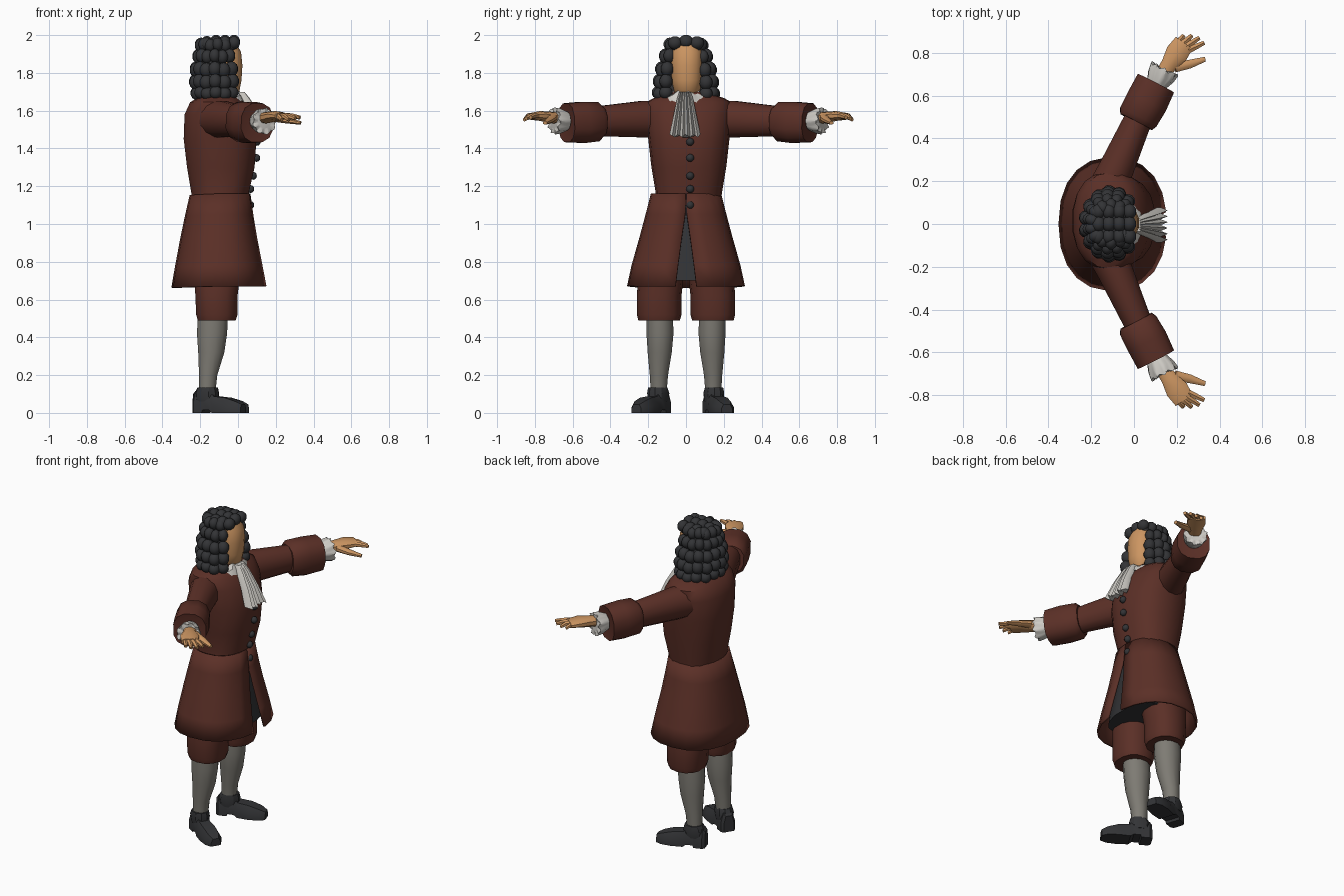
import bpy, bmesh, math
from mathutils import Vector as V, Matrix as M


def mat(name, r, g, b):
    m = bpy.data.materials.new(name)
    m.diffuse_color = (r, g, b, 1)
    return m


COAT = mat("brown cloth", 0.105, 0.029, 0.020)
DARK = mat("charcoal", 0.033, 0.034, 0.037)
SKIN = mat("skin", 0.60, 0.30, 0.12)
LINEN = mat("white linen", 0.62, 0.60, 0.56)
HOSE = mat("grey stocking", 0.21, 0.20, 0.175)


def finish(name, bm, m, angle=40):
    bmesh.ops.recalc_face_normals(bm, faces=bm.faces)
    me = bpy.data.meshes.new(name)
    bm.to_mesh(me)
    bm.free()
    me.materials.append(m)
    ob = bpy.data.objects.new(name, me)
    bpy.context.collection.objects.link(ob)
    bpy.ops.object.select_all(action='DESELECT')
    ob.select_set(True)
    bpy.context.view_layer.objects.active = ob
    bpy.ops.object.shade_smooth_by_angle(angle=math.radians(angle))
    return ob


def sgnpow(v, p):
    return math.copysign(abs(v) ** (2 / p), v)


def bridge(bm, rings, closed=True, caps=True):
    rows = [[bm.verts.new(p) for p in r] for r in rings]
    n = len(rows[0])
    for a, b in zip(rows, rows[1:]):
        for i in range(n if closed else n - 1):
            j = (i + 1) % n
            bm.faces.new((a[i], a[j], b[j], b[i]))
    if caps:
        bm.faces.new(rows[0])
        bm.faces.new(rows[-1])


def ring(c, u, v, n, p=2):
    t = [math.tau * (i + 0.5) / n for i in range(n)]
    return [V(c) + u * sgnpow(math.cos(a), p) + v * sgnpow(math.sin(a), p) for a in t]


def stack(name, secs, m, n=16, p=2.0, angle=40):
    """Loft of horizontal sections (z, x_back, x_front, y_centre, y_radius)."""
    bm = bmesh.new()
    bridge(bm, [ring(((a + b) / 2, yc, z), V(((b - a) / 2, 0, 0)), V((0, ry, 0)), n, p)
                for z, a, b, yc, ry in secs])
    return finish(name, bm, m, angle)


def add_tube(bm, secs, n=10, p=2.0):
    """Loft along a path of (point, horizontal radius, vertical radius)."""
    d = V(secs[-1][0]) - V(secs[0][0])
    d.normalize()
    u = d.cross(V((0, 0, 1))).normalized()
    v = u.cross(d)
    bridge(bm, [ring(c, u * a, v * b, n, p) for c, a, b in secs])


# coat body
CY = 0.015
stack("coat_body", [(1.13, -0.245, 0.055, 0.01, 0.176), (1.17, -0.25, 0.06, CY, 0.176),
                    (1.30, -0.272, 0.09, CY, 0.198), (1.45, -0.29, 0.10, CY, 0.215),
                    (1.58, -0.285, 0.07, CY, 0.230), (1.645, -0.255, 0.03, CY, 0.225),
                    (1.665, -0.22, 0.01, CY, 0.19), (1.70, -0.17, -0.01, CY, 0.09)],
      COAT, 18, 2.4, 50)

# flared coat skirt, split at the front
bm = bmesh.new()
rings = []
for z, xb, xf, ry, gap in [(1.16, -0.25, 0.06, 0.18, 0.002), (1.05, -0.275, 0.075, 0.208, 0.004),
                           (0.93, -0.30, 0.095, 0.24, 0.022), (0.78, -0.328, 0.125, 0.283, 0.042),
                           (0.67, -0.347, 0.147, 0.307, 0.055)]:
    g = math.asin((gap / ry) ** 1.15)
    r = []
    for i in range(21):
        a = g + (math.tau - 2 * g) * i / 20
        r.append(V(((xb + xf) / 2 + (xf - xb) / 2 * sgnpow(math.cos(a), 2.3),
                    ry * sgnpow(math.sin(a), 2.3), z - 0.008 * max(0, -math.cos(a)))))
    rings.append(r)
bridge(bm, rings, closed=False, caps=False)
skirt = finish("coat_skirt", bm, COAT, 45)
s = skirt.modifiers.new("thickness", 'SOLIDIFY')
s.thickness = 0.012
s.offset = 0

# dark waistcoat seen through the split
stack("waistcoat", [(1.10, -0.2, 0.045, 0, 0.15), (0.9, -0.2, 0.07, 0, 0.19),
                    (0.70, -0.15, 0.10, 0, 0.21)], DARK, 14, 2.2)

# buttons
bm = bmesh.new()
for z, x in [(1.435, 0.10), (1.35, 0.098), (1.255, 0.08), (1.185, 0.066), (1.10, 0.066)]:
    bmesh.ops.create_uvsphere(bm, u_segments=10, v_segments=6, radius=0.021,
                              matrix=M.Translation((x, 0.022, z)))
finish("buttons", bm, DARK)

# head and neck
stack("head", [(1.60, -0.13, -0.02, 0.005, 0.06), (1.685, -0.13, -0.01, 0.005, 0.055),
               (1.70, -0.15, 0.008, 0.005, 0.068), (1.76, -0.17, 0.02, 0.005, 0.082),
               (1.84, -0.18, 0.025, 0.005, 0.086), (1.91, -0.18, 0.018, 0.005, 0.085),
               (1.96, -0.15, -0.01, 0.005, 0.07)], SKIN, 16, 2.3)

# wig: inner shell with rows of rounded curls
stack("wig_shell", [(1.67, -0.21, -0.05, 0, 0.15), (1.80, -0.225, -0.045, 0, 0.13),
                    (1.92, -0.20, -0.03, 0, 0.10), (1.97, -0.17, -0.01, 0, 0.07)], DARK)
bm = bmesh.new()


def curl(c, size, turn=0.0):
    bmesh.ops.create_uvsphere(bm, u_segments=10, v_segments=7, radius=1,
                              matrix=M.Translation(c) @ M.Rotation(turn, 4, 'Z') @ M.Diagonal((*size, 1)))


for k, (z, rx, ry, h, cut) in enumerate([(1.945, 0.088, 0.085, 0.036, 38), (1.885, 0.10, 0.11, 0.038, 52),
                                         (1.815, 0.115, 0.13, 0.04, 50), (1.75, 0.118, 0.142, 0.04, 48),
                                         (1.69, 0.11, 0.147, 0.035, 46)]):
    n = 12
    for i in range(n):
        a = math.radians(cut + (360 - 2 * cut) * i / (n - 1))
        c = (-0.108 + rx * math.cos(a), ry * math.sin(a), z + 0.006 * (i % 2))
        curl(c, (0.036, 0.035 if k > 1 else 0.03, h), math.atan2(math.sin(a) / ry, math.cos(a) / rx))
for i in range(4):
    for j in (-1, 0, 1):
        curl((-0.165 + 0.048 * i, 0.058 * j, 1.967 - 0.008 * abs(j) - 0.006 * (i == 0)),
             (0.033, 0.038, 0.035))
finish("wig_curls", bm, DARK, 60)

# linen collar and pleated cravat
bm = bmesh.new()
bridge(bm, [[V((-0.07 + rx * math.cos(a), 0.0 + ry * math.sin(a), z + 0.008 * math.sin(8 * a)))
             for a in [math.tau * i / 32 for i in range(32)]]
            for z, rx, ry in [(1.645, 0.11, 0.135), (1.675, 0.095, 0.125), (1.70, 0.075, 0.07)]])
finish("linen_collar", bm, LINEN)
bm = bmesh.new()
rows = []
for z, x, w, amp in [(1.70, 0.03, 0.03, 0.004), (1.665, 0.055, 0.042, 0.008),
                     (1.58, 0.10, 0.06, 0.012), (1.475, 0.142, 0.082, 0.016)]:
    front = [V((x + amp * (1 if i % 2 else -1), -0.005 + w * (i / 6 - 1), z - amp * (i % 3) * 0.5))
             for i in range(13)]
    back = [V((x - 0.035, p.y, p.z)) for p in reversed(front)]
    rows.append(front + back)
bridge(bm, rows)
finish("cravat", bm, LINEN, 50)

for s, side in ((1, "left"), (-1, "right")):
    def P(x, y, z):
        return (x, 0.012 + s * y, z)

    def tube(name, secs, m, n=12, p=2.0):
        b = bmesh.new()
        add_tube(b, secs, n, p)
        return finish(side + "_" + name, b, m)

    # sleeve and turned-back cuff
    tube("sleeve", [(P(-0.13, 0.14, 1.555), 0.095, 0.095), (P(-0.085, 0.24, 1.555), 0.085, 0.1),
                    (P(0.03, 0.50, 1.543), 0.066, 0.08)], COAT)
    tube("cuff", [(P(0.01, 0.465, 1.543), 0.085, 0.085), (P(0.02, 0.487, 1.542), 0.098, 0.107),
                  (P(0.06, 0.56, 1.538), 0.102, 0.112), (P(0.102, 0.645, 1.536), 0.098, 0.106),
                  (P(0.10, 0.64, 1.536), 0.07, 0.075)], COAT, 12, 2.4)

    # wavy wrist frill
    bm = bmesh.new()
    d = V((0.46, 0.89 * s, 0))
    u = V((0.89, -0.46 * s, 0))
    rr = []
    for t, r, w in [(-0.04, 0.05, 0), (0.0, 0.064, 0.004), (0.035, 0.068, 0.008), (0.035, 0.04, 0.0)]:
        rr.append([V(P(0.125, 0.68, 1.545)) + d * (t + w * math.sin(9 * a))
                   + (u * math.cos(a) + V((0, 0, 1)) * math.sin(a)) * (r + w * 0.6 * math.cos(9 * a))
                   for a in [math.tau * i / 36 for i in range(36)]])
    bridge(bm, rr)
    finish(side + "_frill", bm, LINEN)

    # hand: palm, four fingers and thumb
    bm = bmesh.new()
    add_tube(bm, [(P(0.13, 0.68, 1.56), 0.036, 0.03), (P(0.165, 0.735, 1.565), 0.04, 0.03),
                  (P(0.20, 0.785, 1.572), 0.056, 0.026), (P(0.235, 0.835, 1.57), 0.05, 0.018)], 10, 2.4)
    for bx, by, tx, ty, tz in [(0.195, 0.825, 0.232, 0.868, 1.552), (0.22, 0.825, 0.27, 0.868, 1.552),
                               (0.24, 0.815, 0.305, 0.858, 1.558), (0.255, 0.80, 0.328, 0.835, 1.564)]:
        add_tube(bm, [(P(bx, by, 1.573), 0.017, 0.016), (P((bx + tx) / 2, (by + ty) / 2, 1.57), 0.015, 0.014),
                      (P(tx, ty, tz), 0.011, 0.01)], 6)
    add_tube(bm, [(P(0.19, 0.72, 1.562), 0.026, 0.022), (P(0.26, 0.735, 1.548), 0.022, 0.017),
                  (P(0.332, 0.758, 1.535), 0.012, 0.01)], 8)
    finish(side + "_hand", bm, SKIN)

    # breeches and stocking
    y = 0.142 * s
    stack(side + "_breeches", [(0.49, -0.215, -0.01, y, 0.11), (0.52, -0.224, 0.0, y, 0.118),
                               (0.62, -0.228, 0.0, y, 0.118), (0.78, -0.24, 0.02, y * 0.9, 0.122),
                               (1.0, -0.22, 0.02, y * 0.6, 0.09)], COAT, 14, 2.3)
    stack(side + "_stocking", [(0.52, -0.215, -0.05, y * 0.98, 0.072), (0.42, -0.22, -0.055, y * 0.97, 0.074),
                               (0.32, -0.213, -0.07, y * 0.98, 0.066), (0.2, -0.208, -0.108, y * 1.01, 0.05),
                               (0.09, -0.208, -0.12, y * 1.02, 0.042)], HOSE, 12)

    # splayed shoe with raised collar
    a = math.radians(18 if s > 0 else 31) * s
    T = M.Translation((-0.165, 0.147 * s, 0)) @ M.Rotation(a, 4, 'Z')
    bm = bmesh.new()
    prof = [(-0.07, 0.032, 0.10, 0), (-0.055, 0.045, 0.115, 0), (-0.005, 0.046, 0.115, 0),
            (0.0, 0.046, 0.115, 0.015), (0.04, 0.047, 0.11, 0.015), (0.06, 0.05, 0.088, 0),
            (0.13, 0.056, 0.08, 0), (0.19, 0.05, 0.062, 0), (0.225, 0.03, 0.045, 0)]
    bridge(bm, [[T @ V((x, w * k, b + (h - b) * f)) for k, f in
                 [(-1, 0), (1, 0), (1, 0.5), (0.62, 1), (-0.62, 1), (-1, 0.5)]] for x, w, h, b in prof])
    bridge(bm, [[T @ q for q in ring((x, 0, z), V((rx, 0, 0)), V((0, ry, 0)), 10)] for x, z, rx, ry in
                [(0, 0.06, 0.062, 0.05), (0.0, 0.105, 0.066, 0.056), (0.005, 0.135, 0.054, 0.05)]])
    finish(side + "_shoe", bm, DARK, 30)
